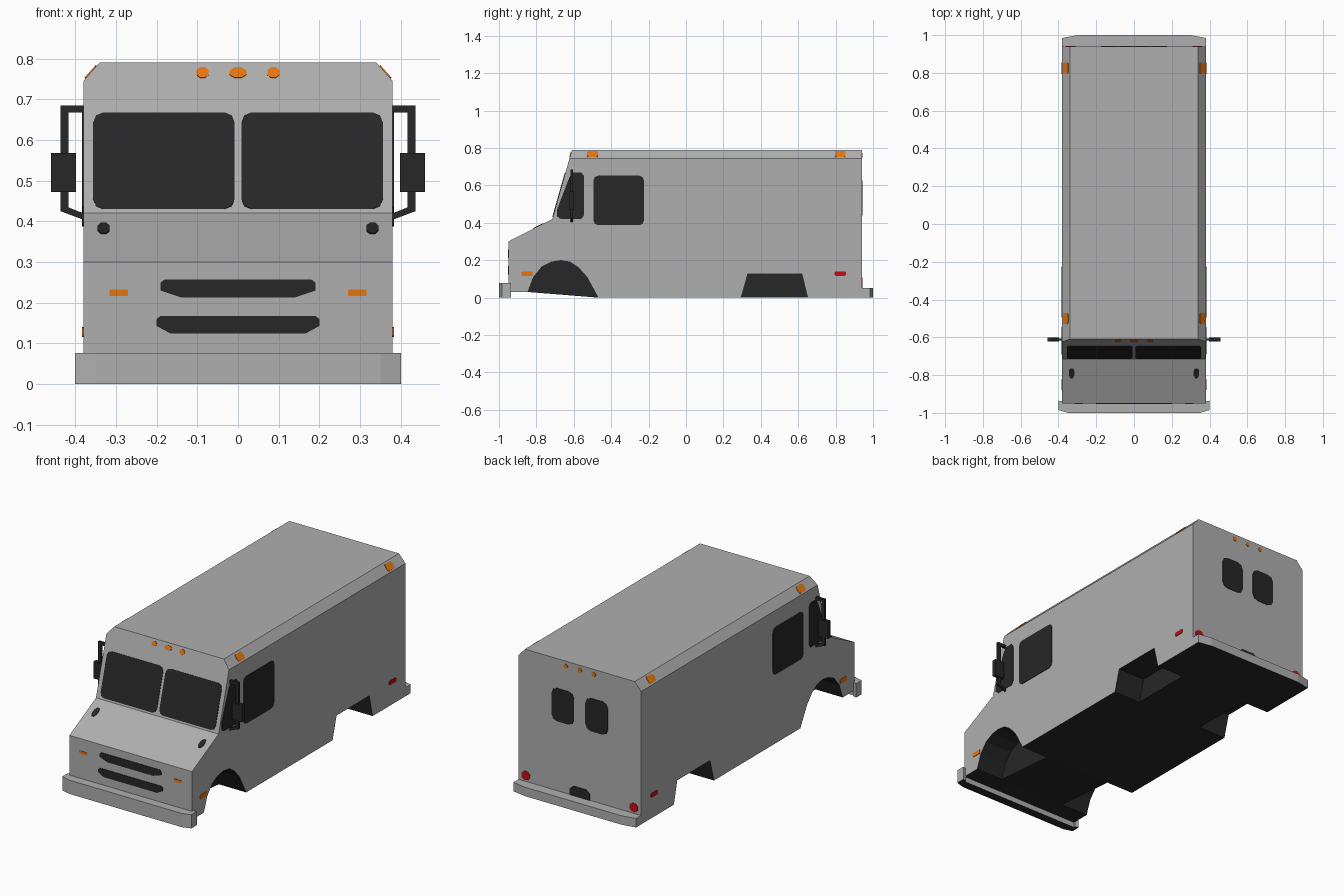
import bpy, bmesh, math
from mathutils import Vector

if "Cube" in bpy.data.objects:
    bpy.data.objects.remove(bpy.data.objects["Cube"])


def material(name, rgb):
    m = bpy.data.materials.new(name)
    m.diffuse_color = (*rgb, 1)
    m.use_nodes = True
    m.node_tree.nodes["Principled BSDF"].inputs["Base Color"].default_value = m.diffuse_color
    return m


GREY = material("body grey", (0.43, 0.43, 0.43))
DARK = material("dark glass and rubber", (0.02, 0.02, 0.02))
ORANGE = material("amber lamp", (0.85, 0.19, 0.005))
RED = material("red lamp", (0.55, 0.004, 0.008))


def prism(name, pts, offset, *mats):
    """Closed solid: a flat outline swept along an offset."""
    bm = bmesh.new()
    offset = Vector(offset)
    a = [bm.verts.new(Vector(p)) for p in pts]
    b = [bm.verts.new(Vector(p) + offset) for p in pts]
    bm.faces.new(a)
    bm.faces.new(b[::-1])
    n = len(a)
    for i in range(n):
        bm.faces.new((a[i], b[i], b[(i + 1) % n], a[(i + 1) % n]))
    bmesh.ops.recalc_face_normals(bm, faces=bm.faces)
    me = bpy.data.meshes.new(name)
    bm.to_mesh(me)
    bm.free()
    for m in mats:
        me.materials.append(m)
    ob = bpy.data.objects.new(name, me)
    bpy.context.collection.objects.link(ob)
    return ob


def plate(name, outline, origin, u, v, outward, mat):
    """Thin plate lying on the plane origin + u*a + v*b."""
    o, u, v = Vector(origin), Vector(u), Vector(v)
    n = u.cross(v).normalized()
    if n.dot(Vector(outward)) < 0:
        n = -n
    return prism(name, [o + u * a + v * b - n * 0.002 for a, b in outline], n * 0.005, mat)


def rounded(a0, a1, b0, b1, r):
    pts = []
    for ca, cb, start in ((a1 - r, b1 - r, 0), (a0 + r, b1 - r, 90),
                          (a0 + r, b0 + r, 180), (a1 - r, b0 + r, 270)):
        for k in (0, 45, 90):
            t = math.radians(start + k)
            pts.append((ca + r * math.cos(t), cb + r * math.sin(t)))
    return pts


def spot(a, b, ra, rb):
    return [(a + ra * math.cos(math.pi * (k + .5) / 4),
             b + rb * math.sin(math.pi * (k + .5) / 4)) for k in range(8)]


# Van body: side profile swept across the width
profile = [(-.95, .03), (-.95, .30), (-.715, .42), (-.61, .79), (.94, .79),
           (.94, 0), (-.47, 0), (-.845, .03)]
body = prism("van_body", [(-.38, y, z) for y, z in profile], (.76, 0, 0), GREY, DARK)

# Bevelled roof edges
bm = bmesh.new()
bm.from_mesh(body.data)
for s in (-1, 1):
    cut = bmesh.ops.bisect_plane(bm, geom=bm.verts[:] + bm.edges[:] + bm.faces[:],
                                 plane_co=(s * .38, 0, .745), plane_no=(s * .045, 0, .04),
                                 clear_outer=True)
    edges = [e for e in cut["geom_cut"] if isinstance(e, bmesh.types.BMEdge)]
    bmesh.ops.contextual_create(bm, geom=edges)
bmesh.ops.recalc_face_normals(bm, faces=bm.faces)
bm.to_mesh(body.data)
bm.free()

# Wheel wells cut into both sides
front_arch = [(-.845, -.05), (-.845, .03), (-.815, .11), (-.77, .165), (-.72, .19), (-.67, .198),
              (-.62, .19), (-.575, .16), (-.53, .11), (-.47, 0), (-.47, -.05)]
rear_arch = [(.295, -.05), (.295, 0), (.33, .125), (.62, .125), (.65, 0), (.65, -.05)]
cutters = []
for arch in (front_arch, rear_arch):
    for s in (-1, 1):
        c = prism("wheel_well_cutter", [(s * .21, y, z) for y, z in arch], (s * .25, 0, 0), DARK)
        c.hide_render = True
        cutters.append(c)
        mod = body.modifiers.new("well", 'BOOLEAN')
        mod.operation, mod.solver, mod.object = 'DIFFERENCE', 'EXACT', c
bpy.context.view_layer.objects.active = body
for mod in list(body.modifiers):
    bpy.ops.object.modifier_apply(modifier=mod.name)
for c in cutters:
    bpy.data.objects.remove(c)

# Dark floor and wheel wells
for f in body.data.polygons:
    c = f.center
    f.material_index = int(abs(c.x) < .378 and c.z < .21 and abs(c.y) < .93)

# Bumpers with dark undersides
front_half = [(.35, -1), (.40, -.985), (.40, -.935), (.378, -.94), (.378, -.949)]
rear_half = [(.30, 1), (.38, .985), (.38, .939)]
for name, half, h in (("front_bumper", front_half, .077), ("rear_bumper", rear_half, .05)):
    outline = half + [(-x, y) for x, y in half[::-1]]
    b = prism(name, [(x, y, 0) for x, y in outline], (0, 0, h), GREY, DARK)
    for f in b.data.polygons:
        f.material_index = int(f.normal.z < -.5)

X, Z = (1, 0, 0), (0, 0, 1)
FRONT, BACK = (0, -1, 0), (0, 1, 0)
slope = (0, .105 / .37, 1)                      # windscreen run per unit of height
screen_origin = (0, -.715 - .42 * slope[1], 0)

# Grille slots
plate("upper_grille", [(-.19, .25), (-.18, .257), (.18, .257), (.19, .25), (.19, .23),
                       (.14, .213), (-.14, .213), (-.19, .23)], (0, -.95, 0), X, Z, FRONT, DARK)
plate("lower_grille", [(-.20, .16), (-.19, .168), (.19, .168), (.20, .16), (.20, .143),
                       (.165, .124), (-.165, .124), (-.20, .143)], (0, -.95, 0), X, Z, FRONT, DARK)

# Roof marker lamps, front and back
for x, w in ((-.087, .016), (0, .022), (.087, .016)):
    plate("front_roof_lamp", spot(x, .765, w, .014), screen_origin, X, slope, FRONT, ORANGE)
    plate("rear_roof_lamp", spot(x, .762, .013, .013), (0, .94, 0), X, Z, BACK, ORANGE)

# Rear plate recess
plate("rear_step_plate", [(-.063, .04), (.063, .04), (.063, .085), (.04, .104),
                          (-.04, .104), (-.063, .085)], (0, .94, 0), X, Z, BACK, DARK)

quarter = [(-.545, .65), (-.56, .67), (-.605, .67), (-.625, .64), (-.69, .47), (-.69, .435),
           (-.67, .42), (-.56, .42), (-.545, .44)]
arm = [(.375, .685), (.436, .685), (.436, .425), (.375, .402),
       (.375, .418), (.416, .434), (.416, .668), (.375, .668)]

for s in (-1, 1):
    side = "right" if s > 0 else "left"
    S, out, Y = (s, 0, 0), (s, 0, 0), (0, 1, 0)
    # Windows
    plate(side + "_windscreen", rounded(.008, .356, .43, .667, .025),
          screen_origin, S, slope, FRONT, DARK)
    plate(side + "_door_window", rounded(-.495, -.225, .387, .652, .025),
          (s * .38, 0, 0), Y, Z, out, DARK)
    plate(side + "_quarter_window", quarter, (s * .38, 0, 0), Y, Z, out, DARK)
    plate(side + "_rear_window", rounded(.035, .175, .44, .625, .035),
          (0, .94, 0), S, Z, BACK, DARK)
    # Bonnet vents
    k = .12 / .235
    plate(side + "_bonnet_vent", spot(.33, -.79, .016, .028),
          (0, 0, .42 + .715 * k), S, (0, 1, k), Z, DARK)
    # Lamps
    plate(side + "_front_indicator", rounded(.27, .316, .217, .232, .002),
          (0, -.95, 0), S, Z, FRONT, ORANGE)
    plate(side + "_tail_lamp", spot(.335, .083, .028, .026), (0, .94, 0), S, Z, BACK, RED)
    for y, z, mat, name in ((-.85, .128, ORANGE, "front"), (.825, .128, RED, "rear")):
        plate(f"{side}_{name}_side_lamp", rounded(y - .03, y + .03, z - .012, z + .012, .006),
              (s * .38, 0, 0), Y, Z, out, mat)
    for y in (-.5, .825):
        plate(side + "_roof_edge_lamp", rounded(y - .029, y + .029, .751, .782, .008),
              (s * (.38 + .745 * .04 / .045), 0, 0), Y, (-s * .04 / .045, 0, 1), out, ORANGE)
    # Wing mirror on its bracket
    prism(side + "_mirror_bracket", [(s * x, -.617, z) for x, z in arm], (0, .012, 0), DARK)
    prism(side + "_mirror_head", [(s * x, -.622, z) for x, z in
                                  ((.398, .472), (.459, .472), (.459, .568), (.398, .568))],
          (0, .022, 0), DARK)
